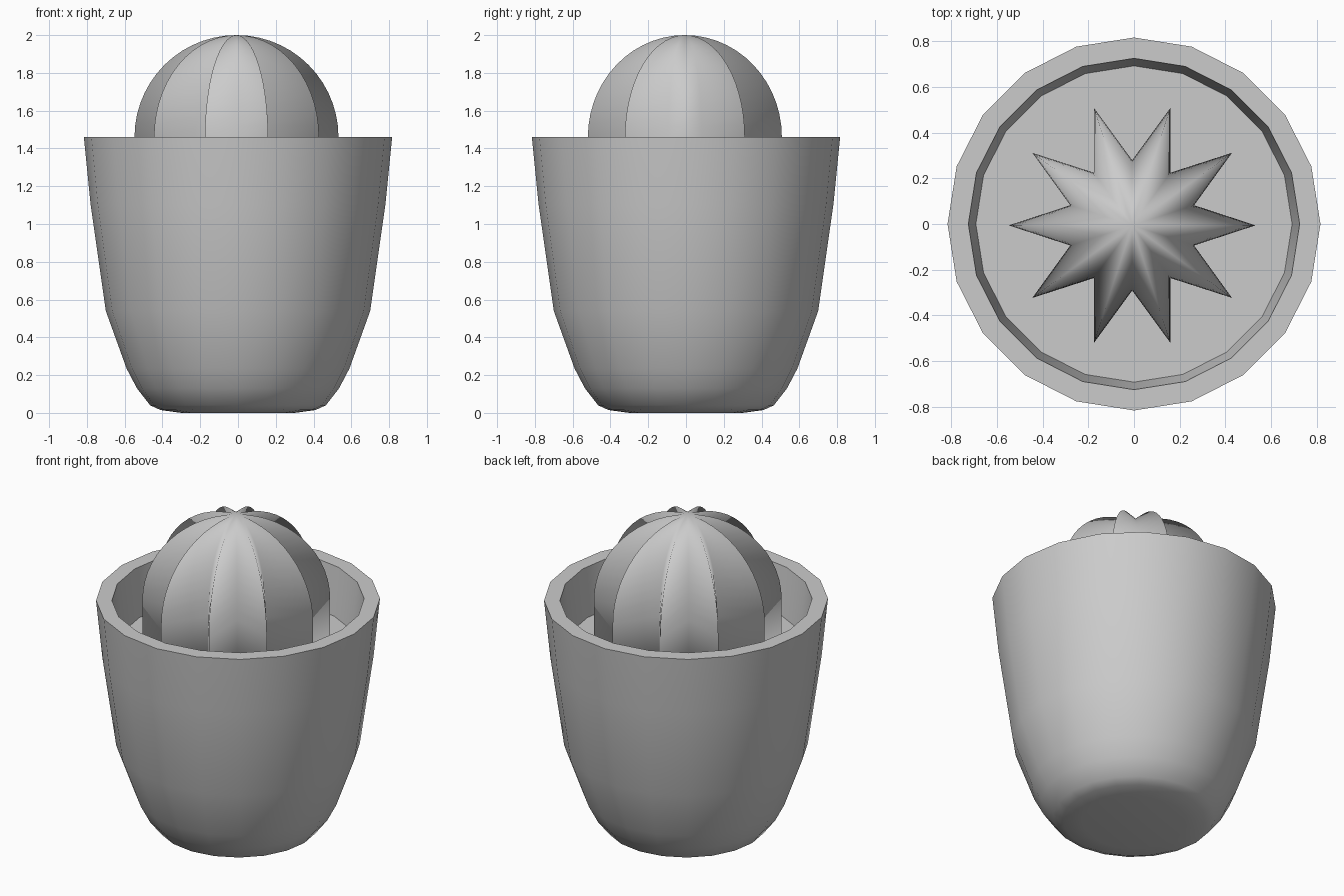
import bpy, bmesh
from math import sin, cos, pi, radians

if "Cube" in bpy.data.objects:
    bpy.data.objects.remove(bpy.data.objects["Cube"])


def loft(name, rings, angle):
    """Skin a list of closed rings, capping both ends (a one-point ring is a pole)."""
    bm = bmesh.new()
    loops = [[bm.verts.new(p) for p in ring] for ring in rings]
    for a, b in zip(loops, loops[1:]):
        n = max(len(a), len(b))
        for i in range(n):
            j = (i + 1) % n
            if len(b) == 1:
                bm.faces.new((a[i], a[j], b[0]))
            else:
                bm.faces.new((a[i], a[j], b[j], b[i]))
    for end in (loops[0], loops[-1]):
        if len(end) > 2:
            bm.faces.new(end)
    bmesh.ops.recalc_face_normals(bm, faces=bm.faces)
    mesh = bpy.data.meshes.new(name)
    bm.to_mesh(mesh)
    bm.free()
    obj = bpy.data.objects.new(name, mesh)
    bpy.context.collection.objects.link(obj)
    bpy.ops.object.select_all(action='DESELECT')
    obj.select_set(True)
    bpy.context.view_layer.objects.active = obj
    bpy.ops.object.shade_smooth_by_angle(angle=radians(angle))
    return obj


def circle(r, z, n=20):
    return [(r * cos(2 * pi * i / n), r * sin(2 * pi * i / n), z) for i in range(n)]


# Cup: outer wall from the base up, over the rim, down to the raised inner floor
profile = [(0.30, 0.0), (0.41, 0.015), (0.465, 0.04), (0.535, 0.13), (0.59, 0.235),
           (0.70, 0.54), (0.78, 1.10), (0.816, 1.46), (0.725, 1.46), (0.692, 1.16)]
loft("juicer_cup", [circle(r, z) for r, z in profile], 40)


# Reamer: ten-pointed star section, straight at the foot and domed above
def star(scale, z):
    ring = []
    for i in range(20):
        r = (0.54 if i % 2 == 0 else 0.285) * scale
        ring.append((r * cos(pi * i / 10) - 0.008, r * sin(pi * i / 10) - 0.006, z))
    return ring


steps = 14
rings = [star(1, 1.15)]
for k in range(steps):
    t = k / steps * pi / 2
    rings.append(star(cos(t), 1.46 + 0.54 * sin(t)))
rings.append([(-0.008, -0.006, 2.0)])
loft("reamer", rings, 180)
